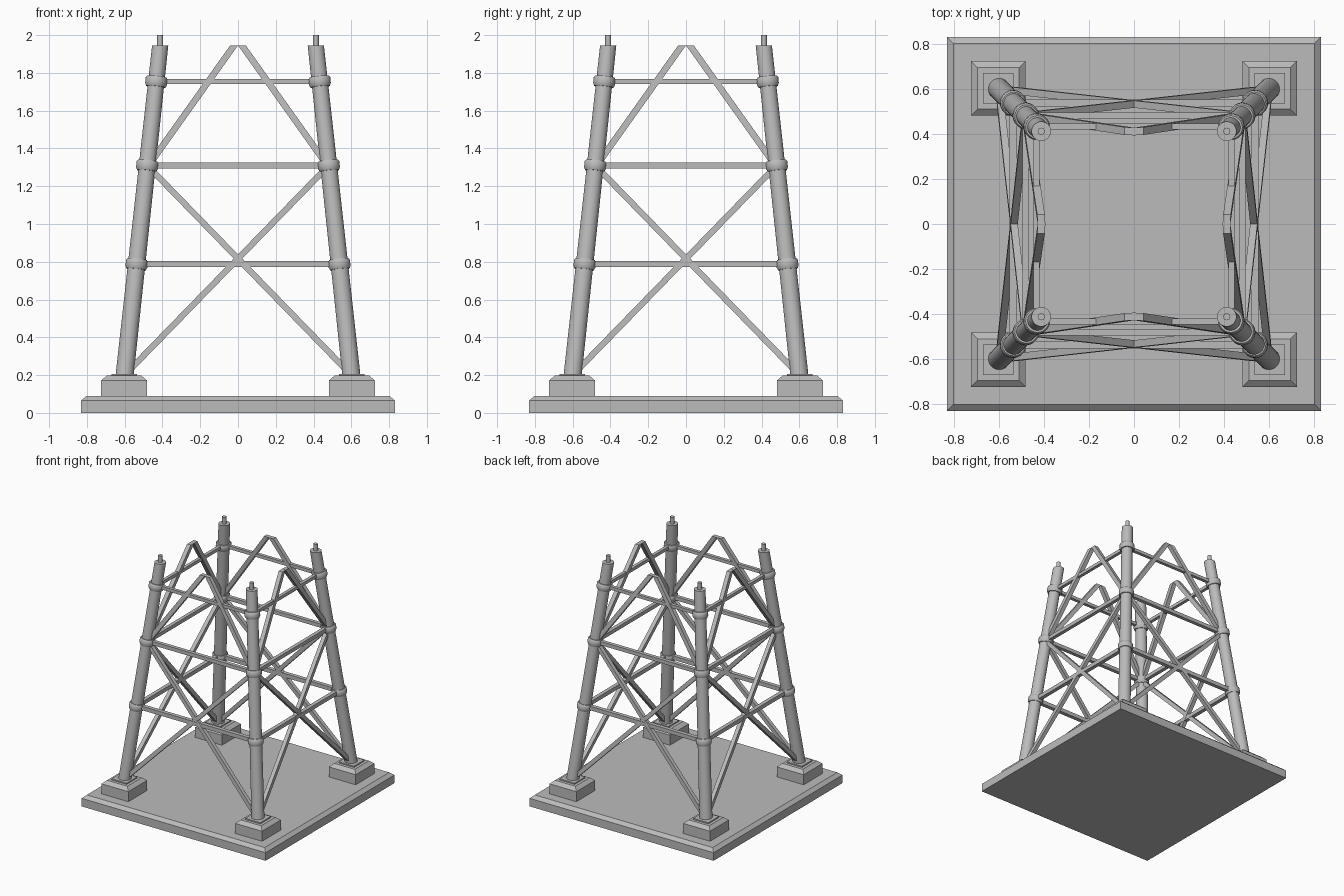
import bpy, bmesh, math
from mathutils import Vector, Matrix

cube = bpy.data.objects.get("Cube")
if cube:
    bpy.data.objects.remove(cube, do_unlink=True)

grey = bpy.data.materials.new("plain grey")
grey.use_nodes = True
COLOUR = (0.5, 0.5, 0.5, 1)
grey.diffuse_color = COLOUR
grey.node_tree.nodes["Principled BSDF"].inputs["Base Color"].default_value = COLOUR

FOOT, TOP = 0.60, 0.412        # leg axis offset at the bottom and the top
Z_FOOT, Z_TOP = 0.2, 1.945
LEVELS = (0.788, 1.31, 1.755)  # collar and rail heights
CORNERS = {"front_right": (-1, -1), "front_left": (1, -1),
           "back_left": (1, 1), "back_right": (-1, 1)}
SIDES = ("front", "left", "back", "right")


def offset(z):
    return FOOT + (TOP - FOOT) * (z - Z_FOOT) / (Z_TOP - Z_FOOT)


def finish(name, bm, smooth=False):
    bmesh.ops.recalc_face_normals(bm, faces=bm.faces)
    mesh = bpy.data.meshes.new(name)
    bm.to_mesh(mesh)
    bm.free()
    mesh.materials.append(grey)
    ob = bpy.data.objects.new(name, mesh)
    bpy.context.collection.objects.link(ob)
    if smooth:
        bpy.ops.object.select_all(action="DESELECT")
        ob.select_set(True)
        bpy.context.view_layer.objects.active = ob
        bpy.ops.object.shade_smooth_by_angle(angle=math.radians(35))
    return ob


def loft(bm, rings):
    """Skin a closed solid through rings of points."""
    loops = [[bm.verts.new(p) for p in ring] for ring in rings]
    n = len(loops[0])
    for a, b in zip(loops, loops[1:]):
        for i in range(n):
            j = (i + 1) % n
            bm.faces.new((a[i], a[j], b[j], b[i]))
    bm.faces.new(loops[0][::-1])
    bm.faces.new(loops[-1])


def ring(centre, radius, n=32):
    return [Vector(centre) + Vector((math.cos(2 * math.pi * i / n),
            math.sin(2 * math.pi * i / n), 0)) * radius for i in range(n)]


def square(x, y, z, half):
    return [(x + sx * half, y + sy * half, z)
            for sx, sy in ((-1, -1), (1, -1), (1, 1), (-1, 1))]


def beam(bm, a, b, size):
    """Square bar from a to b, with one pair of faces near vertical."""
    a, b = Vector(a), Vector(b)
    along = (b - a).normalized()
    depth = Vector((0, 1, 0))
    depth = (depth - along * depth.dot(along)).normalized() * size / 2
    side = along.cross(depth)
    loft(bm, [[p + depth * i + side * j for i, j in
               ((-1, -1), (1, -1), (1, 1), (-1, 1))] for p in (a, b)])


# Ground slab with chamfered top edge
bm = bmesh.new()
loft(bm, [square(0, 0, z, h) for z, h in ((0, 0.83), (0.066, 0.83), (0.09, 0.802))])
finish("base_slab", bm)

for corner, (sx, sy) in CORNERS.items():
    # Stepped footing
    bm = bmesh.new()
    steps = ((0.085, 0.121), (0.172, 0.121), (0.197, 0.092),
             (0.197, 0.068), (0.207, 0.068))
    loft(bm, [square(sx * 0.603, sy * 0.603, z, h) for z, h in steps])
    finish(corner + "_footing", bm)

    # Leaning leg
    bm = bmesh.new()
    loft(bm, [ring((sx * offset(z), sy * offset(z), z), r)
              for z, r in ((Z_FOOT, 0.048), (Z_TOP, 0.043))])
    finish(corner + "_leg", bm, True)

    # Upright pin on the leg
    bm = bmesh.new()
    loft(bm, [ring((sx * TOP, sy * TOP, z), 0.016, 16) for z in (1.93, 2.0)])
    finish(corner + "_pin", bm, True)

    # Collars square to the leg axis
    lean = Vector((sx * (TOP - FOOT), sy * (TOP - FOOT), Z_TOP - Z_FOOT))
    turn = Vector((0, 0, 1)).rotation_difference(lean).to_matrix().to_4x4()
    for level, z in zip(("lower", "middle", "upper"), LEVELS):
        bm = bmesh.new()
        loft(bm, [ring((0, 0, h), r) for h, r in
                  ((-0.029, 0.051), (-0.014, 0.058), (0.016, 0.058), (0.025, 0.052))])
        place = Matrix.Translation((sx * offset(z), sy * offset(z), z))
        bm.transform(place @ turn)
        finish(f"{corner}_{level}_collar", bm, True)

for k, side in enumerate(SIDES):
    spin = Matrix.Rotation(k * math.pi / 2, 4, "Z")

    # Horizontal rails
    bm = bmesh.new()
    for z, size in zip(LEVELS, (0.032, 0.03, 0.026)):
        d = offset(z)
        beam(bm, (-d, -d, z), (d, -d, z), size)
    bm.transform(spin)
    finish(side + "_rails", bm)

    # Crossed braces
    bm = bmesh.new()
    low, high = offset(0.2), offset(1.31)
    for s in (-1, 1):
        beam(bm, (s * low, -low, 0.2), (-s * high, -high, 1.31), 0.032)
    bm.transform(spin)
    finish(side + "_cross_braces", bm)

    # Peaked braces, cut level at the apex
    bm = bmesh.new()
    for s in (-1, 1):
        a = Vector((s * high, -high, 1.30))
        b = Vector((s * 0.021, -TOP, Z_TOP))
        beam(bm, a, a + (b - a) * 1.06, 0.034)
    cut = bmesh.ops.bisect_plane(bm, geom=bm.verts[:] + bm.edges[:] + bm.faces[:],
                                 plane_co=(0, 0, Z_TOP), plane_no=(0, 0, 1),
                                 clear_outer=True)
    edges = [e for e in cut["geom_cut"] if isinstance(e, bmesh.types.BMEdge)]
    bmesh.ops.holes_fill(bm, edges=edges, sides=0)
    bm.transform(spin)
    finish(side + "_peak_braces", bm)
